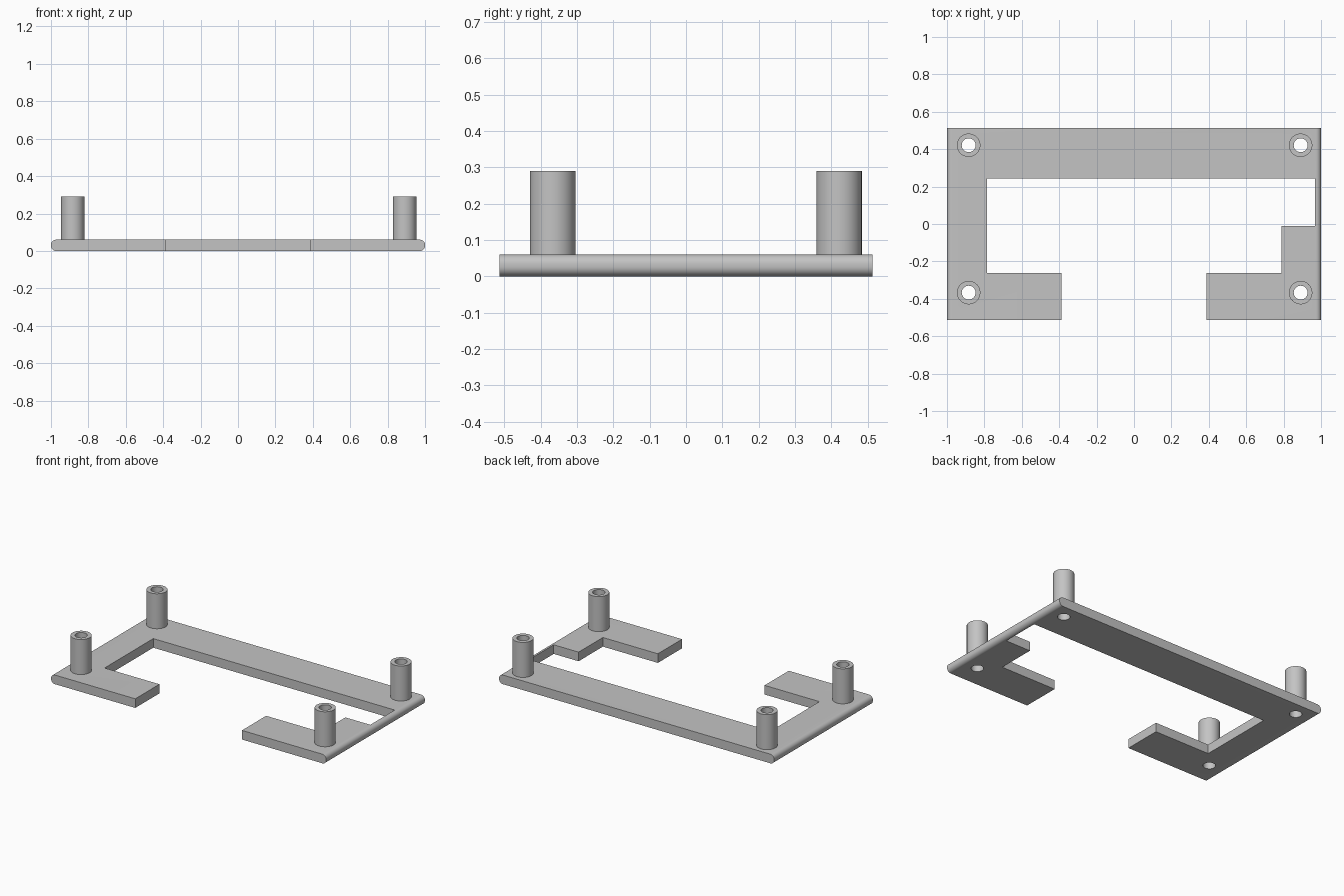
import bpy, bmesh, math
from mathutils import Matrix, Vector

if "Cube" in bpy.data.objects:
    bpy.data.objects.remove(bpy.data.objects["Cube"], do_unlink=True)

THICK, TOP = 0.06, 0.29          # plate thickness, post top
R_OUT, R_IN, SEG = 0.0625, 0.037, 48
DEPTH = 0.513                    # half depth of the plate

grey = bpy.data.materials.new("plain_grey")
grey.use_nodes = True
grey.diffuse_color = (0.55, 0.55, 0.55, 1)
grey.node_tree.nodes["Principled BSDF"].inputs["Base Color"].default_value = grey.diffuse_color


def finish(name, bm):
    bmesh.ops.recalc_face_normals(bm, faces=bm.faces)
    mesh = bpy.data.meshes.new(name)
    bm.to_mesh(mesh)
    bm.free()
    mesh.materials.append(grey)
    obj = bpy.data.objects.new(name, mesh)
    bpy.context.collection.objects.link(obj)
    return obj


def activate(obj):
    bpy.ops.object.select_all(action='DESELECT')
    obj.select_set(True)
    bpy.context.view_layer.objects.active = obj


def smooth(obj):
    activate(obj)
    bpy.ops.object.shade_smooth_by_angle(angle=math.radians(35))


# Open frame plate: outline extruded upward, long side edges rounded
outline = [(-1, -DEPTH), (-0.388, -DEPTH), (-0.388, -0.262), (-0.787, -0.262),
           (-0.787, 0.244), (0.969, 0.244), (0.969, -0.01), (0.788, -0.01),
           (0.788, -0.262), (0.388, -0.262), (0.388, -DEPTH), (1, -DEPTH),
           (1, DEPTH), (-1, DEPTH)]
bm = bmesh.new()
base = bm.faces.new([bm.verts.new((x, y, 0)) for x, y in outline])
grown = bmesh.ops.extrude_face_region(bm, geom=[base])["geom"]
bmesh.ops.translate(bm, vec=(0, 0, THICK),
                    verts=[g for g in grown if isinstance(g, bmesh.types.BMVert)])
bmesh.ops.recalc_face_normals(bm, faces=bm.faces)
sides = [e for e in bm.edges
         if all(abs(v.co.x) > 0.999 for v in e.verts)
         and abs(e.verts[0].co.y - e.verts[1].co.y) > 0.5]
bmesh.ops.bevel(bm, geom=sides, offset=0.027, segments=8, profile=0.5, affect='EDGES')
plate = finish("frame_plate", bm)

# Screw holes through the plate
spots = {"front_right": (-0.884, -0.367), "front_left": (0.891, -0.367),
         "back_right": (-0.884, 0.421), "back_left": (0.891, 0.421)}
bm = bmesh.new()
for x, y in spots.values():
    bmesh.ops.create_cone(bm, cap_ends=True, segments=SEG, radius1=R_IN, radius2=R_IN,
                          depth=0.3, matrix=Matrix.Translation((x, y, 0)))
drill = finish("hole_cutter", bm)
drill.hide_render = True
cut = plate.modifiers.new("holes", 'BOOLEAN')
cut.operation, cut.solver, cut.object = 'DIFFERENCE', 'EXACT', drill
activate(plate)
bpy.ops.object.modifier_apply(modifier=cut.name)
bpy.data.objects.remove(drill, do_unlink=True)
smooth(plate)

# Hollow posts: wall profile spun around the post axis
for label, (x, y) in spots.items():
    bm = bmesh.new()
    wall = [bm.verts.new((r, 0, z)) for r, z in
            ((R_OUT, THICK), (R_OUT, TOP), (R_IN, TOP), (R_IN, THICK))]
    edges = [bm.edges.new(pair) for pair in zip(wall, wall[1:])]
    bmesh.ops.spin(bm, geom=wall + edges, cent=(0, 0, 0), axis=(0, 0, 1),
                   angle=math.tau, steps=SEG)
    bmesh.ops.remove_doubles(bm, verts=bm.verts, dist=0.0005)
    bmesh.ops.recalc_face_normals(bm, faces=bm.faces)
    # Make sure the outer wall faces outward
    outer = max(bm.faces, key=lambda f: f.calc_center_median().xy.length)
    if outer.normal.dot(Vector((*outer.calc_center_median().xy, 0))) < 0:
        bmesh.ops.reverse_faces(bm, faces=bm.faces)
    mesh = bpy.data.meshes.new(label + "_post")
    bm.to_mesh(mesh)
    bm.free()
    mesh.materials.append(grey)
    post = bpy.data.objects.new(label + "_post", mesh)
    post.location = (x, y, 0)
    bpy.context.collection.objects.link(post)
    smooth(post)
